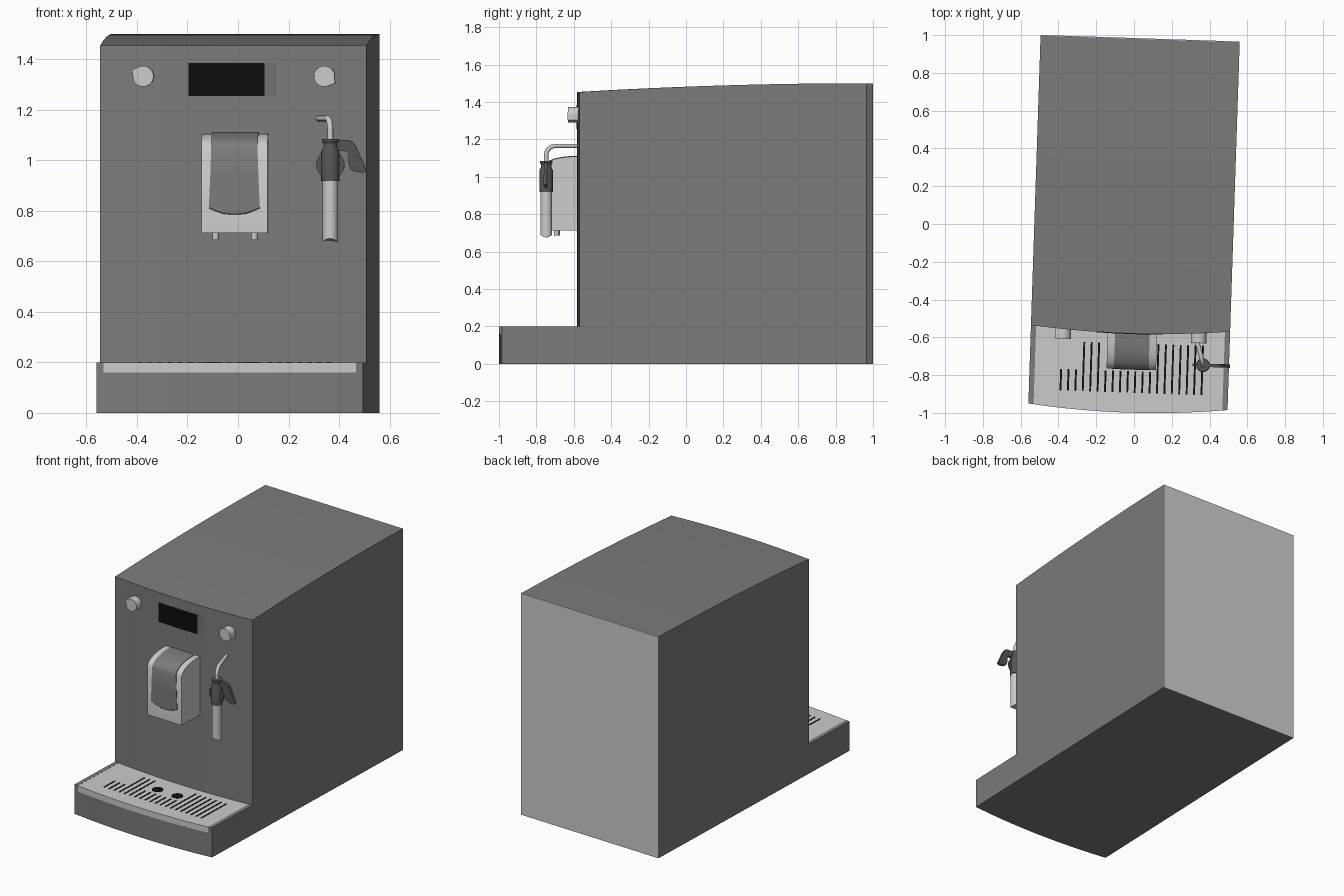
import bpy, bmesh, math
from mathutils import Matrix

if "Cube" in bpy.data.objects:
    bpy.data.objects.remove(bpy.data.objects["Cube"])

TURN = Matrix.Rotation(math.radians(-1.9), 4, 'Z')   # whole machine stands slightly turned
W = 0.5275                                           # half width


def mat(name, v):
    m = bpy.data.materials.new(name)
    m.diffuse_color = (v, v, v, 1)
    m.use_nodes = True
    m.node_tree.nodes["Principled BSDF"].inputs["Base Color"].default_value = m.diffuse_color
    return m


DARK, PANEL = mat("dark_grey", 0.2), mat("panel_grey", 0.17)
GRIP, BLACK = mat("grip_grey", 0.09), mat("black", 0.004)


def loft(name, rings, material=None):
    """Skin a closed solid through rings with equal point counts."""
    bm = bmesh.new()
    vs = [[bm.verts.new(p) for p in r] for r in rings]
    n = len(rings[0])
    for a, b in zip(vs, vs[1:]):
        for i in range(n):
            j = (i + 1) % n
            bm.faces.new((a[i], a[j], b[j], b[i]))
    bm.faces.new(vs[0])
    bm.faces.new(vs[-1])
    bmesh.ops.recalc_face_normals(bm, faces=bm.faces)
    me = bpy.data.meshes.new(name)
    bm.to_mesh(me)
    bm.free()
    ob = bpy.data.objects.new(name, me)
    bpy.context.collection.objects.link(ob)
    if material:
        me.materials.append(material)
    return ob


def bow(y, depth=0.027):
    """Front curve bulging forward in the middle."""
    return lambda x: y - depth * (1 - (x / W) ** 2)


def slab(name, x0, x1, yf, yb, z0, z1, material=None, n=16):
    xs = [x0 + (x1 - x0) * i / n for i in range(n + 1)]
    return loft(name, [[(x, yf(x), z0), (x, yb(x), z0), (x, yb(x), z1), (x, yf(x), z1)]
                       for x in xs], material)


def prism(name, pts, y0, y1, material=None):
    return loft(name, [[(x, y, z) for x, z in pts] for y in (y0, y1)], material)


def lathe(name, x, y, prof, material=None, n=24):
    return loft(name, [[(x + r * math.cos(2 * math.pi * i / n),
                         y + r * math.sin(2 * math.pi * i / n), z) for i in range(n)]
                       for r, z in prof], material)


face, nose = bow(-0.553), bow(-0.968, 0.031)

# Main housing with bowed front and gently arched lid
rings = []
for i in range(21):
    x = -W + 2 * W * i / 20
    top = []
    for k in range(13):
        y = 0.98 + (face(x) - 0.98) * k / 12
        top.append((x, y, 1.5 - 0.047 * (k / 12) ** 2))
    rings.append([(x, face(x), 0), (x, 0.98, 0)] + top)
loft("housing", rings, DARK)
slab("back_panel", -W, W, lambda x: 0.98, lambda x: 0.984, 0, 1.5, None, 1)

# Drip tray: base, side rails, grate plate
slab("tray_base", -W, W, nose, face, 0, 0.16, DARK)
for s, side in ((-1, "left"), (1, "right")):
    slab(side + "_tray_rail", s * 0.5, s * W, nose, face, 0.16, 0.2, DARK, 2)
slab("tray_plate", -0.5, 0.5, nose, face, 0.16, 0.199)

# Grate slots and drain holes
for i in range(20):
    x = -0.36 + 0.0393 * i
    short = i < 3 or 6 <= i < 13
    y1 = -0.78 if short else -0.632
    slab("tray_slot", x - 0.005, x + 0.005, lambda x: -0.893, lambda x: y1,
         0.19, 0.2005, BLACK, 1)
for x in (-0.075, 0.077):
    lathe("drain_hole", x, -0.722, [(0.036, 0.19), (0.036, 0.2005)], BLACK)

# Display
slab("display_panel", -0.176, 0.174, bow(-0.5545), bow(-0.545), 1.255, 1.385, PANEL, 8)
slab("display_screen", -0.176, 0.124, bow(-0.556), bow(-0.545), 1.255, 1.385, BLACK, 8)

# Teardrop control knobs
for x, tip, name in ((-0.355, 150, "left_knob"), (0.362, 326, "right_knob")):
    pts = []
    for i in range(33):
        a = math.radians(tip + 28 + (360 - 56) * i / 32)
        pts.append((x + 0.041 * math.cos(a), 1.332 + 0.041 * math.sin(a)))
    a = math.radians(tip)
    pts.append((x + 0.051 * math.cos(a), 1.332 + 0.051 * math.sin(a)))
    prism(name, pts, face(x) - 0.052, face(x) + 0.01)

# Coffee spout with rounded shoulder
CX = 0.011
prof = [(-0.56, 1.108), (-0.61, 1.108), (-0.66, 1.103), (-0.70, 1.094), (-0.735, 1.079),
        (-0.758, 1.061), (-0.768, 1.04)]
outline = prof + [(-0.768, 0.712), (-0.56, 0.712)]
loft("spout_body", [[(x, y, z) for y, z in outline] for x in (CX - 0.131, CX + 0.131)])

# Dark inlay wrapping over the spout, flaring down to a rounded end
strip = [(y, z, 0.092) for y, z in prof]
strip += [(-0.768, 0.92, 0.096), (-0.768, 0.81, 0.101), (-0.768, 0.797, 0.072),
          (-0.768, 0.788, 0.045), (-0.768, 0.785, 0.015)]
d = 0.003
loft("spout_inlay", [[(CX - w, y + d, z - d), (CX + w, y + d, z - d),
                      (CX + w, y - d, z + d), (CX - w, y - d, z + d)]
                     for y, z, w in strip], DARK)
for s in (-1, 1):
    lathe("spout_nozzle", CX + s * 0.077, -0.69, [(0.013, 0.685), (0.013, 0.72)], None, 16)

# Steam pipe
X, Y = 0.39, -0.735
cu = bpy.data.curves.new("steam_pipe", 'CURVE')
cu.dimensions = '3D'
cu.bevel_depth = 0.012
cu.bevel_resolution = 3
cu.use_fill_caps = True
path = [(X - 0.057, -0.55, 1.165), (X - 0.012, Y + 0.05, 1.165)]
for i in range(1, 9):
    a = math.pi / 2 * i / 8
    path.append((X - 0.012 * (1 - math.sin(a)), Y + 0.05 * (1 - math.sin(a)),
                 1.115 + 0.05 * math.cos(a)))
path.append((X, Y, 1.05))
sp = cu.splines.new('POLY')
sp.points.add(len(path) - 1)
for p, c in zip(sp.points, path):
    p.co = (*c, 1)
bpy.context.collection.objects.link(bpy.data.objects.new("steam_pipe", cu))

# Wand grip, fin disc and milk tube
lathe("wand_grip", X, Y, [(0.036, 0.918), (0.036, 1.035), (0.028, 1.05), (0.028, 1.066),
                          (0.034, 1.076), (0.034, 1.084)], GRIP)
disc = [(X + 0.056 * math.cos(math.tau * i / 32), 0.982 + 0.056 * math.sin(math.tau * i / 32))
        for i in range(32)]
prism("wand_fin", disc, Y - 0.006, Y + 0.006, GRIP)
tube = lathe("wand_tube", X, Y, [(0.031, 0.69), (0.031, 0.92)])
for v in tube.data.vertices:
    if v.co.z < 0.8:
        v.co.z -= 0.014 * ((v.co.x - X) / 0.031) ** 2

# Lever handle beside the grip
lever = [(0.01, 1.08), (0.07, 1.08), (0.088, 1.073), (0.101, 1.055), (0.142, 0.965),
         (0.141, 0.955), (0.13, 0.95), (0.09, 0.956), (0.079, 0.965), (0.073, 0.985),
         (0.073, 1.02), (0.067, 1.032), (0.055, 1.036), (0.01, 1.036)]
prism("wand_lever", [(X + x, z) for x, z in lever], Y - 0.009, Y + 0.009, GRIP)

# Turn everything and smooth the curved surfaces
bpy.ops.object.select_all(action='DESELECT')
for ob in bpy.context.scene.objects:
    ob.data.transform(TURN)
    if ob.type == 'MESH':
        ob.select_set(True)
        bpy.context.view_layer.objects.active = ob
bpy.ops.object.shade_smooth_by_angle(angle=math.radians(30))
